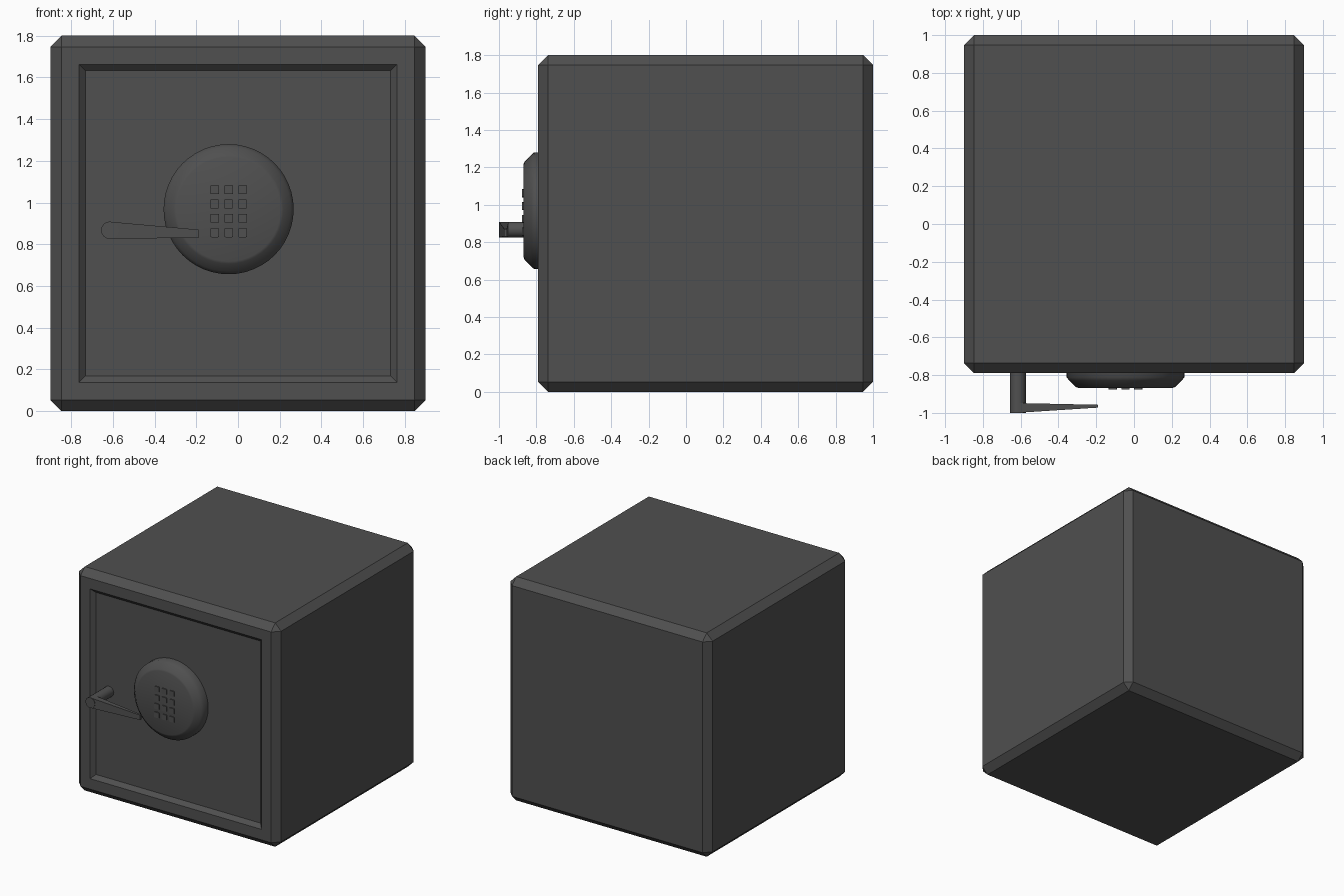
import bpy, bmesh, math
from mathutils import Matrix, Vector

if "Cube" in bpy.data.objects:
    bpy.data.objects.remove(bpy.data.objects["Cube"])

steel = bpy.data.materials.new("dark_grey_steel")
steel.diffuse_color = (0.08, 0.08, 0.08, 1)
steel.use_nodes = True
steel.node_tree.nodes["Principled BSDF"].inputs["Base Color"].default_value = steel.diffuse_color


def finish(bm, name, smooth=None):
    bmesh.ops.recalc_face_normals(bm, faces=bm.faces)
    me = bpy.data.meshes.new(name)
    bm.to_mesh(me)
    bm.free()
    ob = bpy.data.objects.new(name, me)
    bpy.context.collection.objects.link(ob)
    me.materials.append(steel)
    if smooth:
        bpy.ops.object.select_all(action='DESELECT')
        ob.select_set(True)
        bpy.context.view_layer.objects.active = ob
        bpy.ops.object.shade_smooth_by_angle(angle=math.radians(smooth))
    return ob


def box(center, size):
    bm = bmesh.new()
    bmesh.ops.create_cube(bm, size=1, matrix=Matrix.Translation(center) @ Matrix.Diagonal((*size, 1)))
    return bm


# Chamfered safe body with a recessed door panel
bm = box((0, 0.105, 0.9), (1.8, 1.79, 1.8))
bmesh.ops.bevel(bm, geom=bm.edges[:], offset=0.053, segments=1, affect='EDGES')
bm.normal_update()
front = min(bm.faces, key=lambda f: f.calc_center_median().y)
bmesh.ops.inset_region(bm, faces=[front], thickness=0.084, use_even_offset=True)
bmesh.ops.inset_region(bm, faces=[front], thickness=0.031, depth=-0.03, use_even_offset=True)
finish(bm, "safe_body")

# Round keypad housing, a turned profile of (radius, y)
CX, CZ, SIDES = -0.045, 0.968, 48
profile = [(0.312, -0.75), (0.312, -0.812), (0.298, -0.828), (0.262, -0.863), (0.25, -0.868)]
bm = bmesh.new()
rings = []
for r, y in profile:
    rings.append([bm.verts.new((CX + r * math.cos(2 * math.pi * i / SIDES), y,
                                CZ + r * math.sin(2 * math.pi * i / SIDES))) for i in range(SIDES)])
for a, b in zip(rings, rings[1:]):
    for i in range(SIDES):
        j = (i + 1) % SIDES
        bm.faces.new((a[i], a[j], b[j], b[i]))
bm.faces.new(rings[0])
bm.faces.new(rings[-1])
finish(bm, "keypad_housing", 50)

# Keypad buttons, 3 x 4, with clipped corners
for row in range(4):
    for col in range(3):
        bm = box((-0.112 + 0.067 * col, -0.865, 1.062 - 0.069 * row), (0.044, 0.022, 0.044))
        along_y = [e for e in bm.edges if abs(e.verts[0].co.y - e.verts[1].co.y) > 0.01]
        bmesh.ops.bevel(bm, geom=along_y, offset=0.007, segments=2, profile=0.5, affect='EDGES')
        finish(bm, f"key_{row}_{col}")

# Handle stem
HX, HZ = -0.615, 0.867
bm = bmesh.new()
bmesh.ops.create_cone(bm, cap_ends=True, segments=16, radius1=0.042, radius2=0.042, depth=0.25,
                      matrix=Matrix.Translation((HX, -0.875, HZ)) @ Matrix.Rotation(math.pi / 2, 4, 'X'))
finish(bm, "handle_stem", 40)

# Tapered handle lever
bm = box((0, 0, 0), (1, 1, 1))
for v in bm.verts:
    tip, back, up = v.co.x > 0, v.co.y > 0, v.co.z > 0
    if tip:
        v.co = Vector((-0.19, -0.957 if back else -0.972, 0.87 if up else 0.831))
    else:
        v.co = Vector((HX, -0.948 if back else -0.9995, 0.908 if up else 0.826))
finish(bm, "handle_lever")
